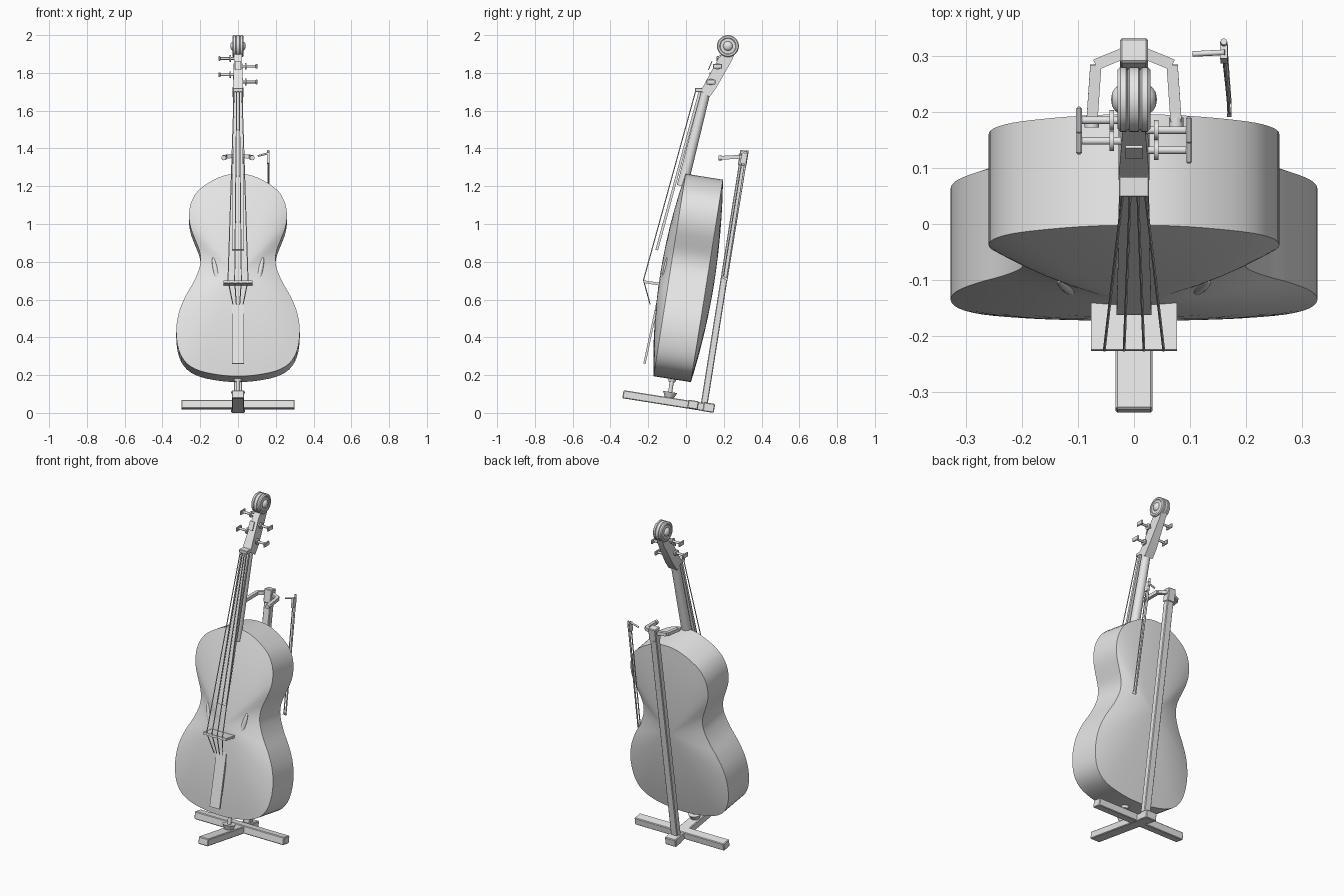
import bpy, bmesh, math
from mathutils import Vector, Matrix

if "Cube" in bpy.data.objects:
    bpy.data.objects.remove(bpy.data.objects["Cube"])

TILT = Matrix.Rotation(math.radians(-9), 4, 'X')   # whole thing leans back

grey = bpy.data.materials.new("light grey")
grey.diffuse_color = (0.8, 0.8, 0.8, 1)
grey.use_nodes = True
grey.node_tree.nodes["Principled BSDF"].inputs["Base Color"].default_value = grey.diffuse_color


def finish(name, bm, tilted=False, angle=35):
    """Turn a bmesh into a shaded object, optionally in the leaning frame."""
    if tilted:
        bm.transform(TILT)
    bmesh.ops.recalc_face_normals(bm, faces=bm.faces[:])
    for f in bm.faces:
        f.smooth = True
    for e in bm.edges:
        e.smooth = len(e.link_faces) == 2 and e.calc_face_angle(0) < math.radians(angle)
    me = bpy.data.meshes.new(name)
    bm.to_mesh(me)
    bm.free()
    me.materials.append(grey)
    ob = bpy.data.objects.new(name, me)
    bpy.context.collection.objects.link(ob)
    return ob


def box(name, x, y, z, tilted=True, bevel=0.004):
    bm = bmesh.new()
    bmesh.ops.create_cube(bm, size=1)
    for v in bm.verts:
        v.co = [(a + b) / 2 + c * (b - a) for (a, b), c in zip((x, y, z), v.co)]
    if bevel:
        bmesh.ops.bevel(bm, geom=bm.edges[:], offset=bevel, segments=1, affect='EDGES')
    return finish(name, bm, tilted)


def bar(name, p, q, w1, w2, depth, tilted=False):
    """Rectangular bar from p to q; width runs along the sideways axis."""
    p, q = Vector(p), Vector(q)
    d = (q - p).normalized()
    side = Vector((1, 0, 0)) if abs(d.x) < 0.2 else d.cross(Vector((0, 0, 1))).normalized()
    up = d.cross(side).normalized() * depth / 2
    bm = bmesh.new()
    rings = [[bm.verts.new(c + side * w / 2 * i + up * j)
              for i, j in ((-1, -1), (1, -1), (1, 1), (-1, 1))] for c, w in ((p, w1), (q, w2))]
    for i in range(4):
        k = (i + 1) % 4
        bm.faces.new((rings[0][i], rings[0][k], rings[1][k], rings[1][i]))
    for r in rings:
        bm.faces.new(r)
    return finish(name, bm, tilted)


def rod(name, p, q, r1, r2=None, n=16, tilted=False):
    p, q = Vector(p), Vector(q)
    bm = bmesh.new()
    bmesh.ops.create_cone(bm, cap_ends=True, segments=n, radius1=r1,
                          radius2=r1 if r2 is None else r2, depth=(q - p).length)
    rot = (q - p).to_track_quat('Z', 'Y').to_matrix().to_4x4()
    bm.transform(Matrix.Translation((p + q) / 2) @ rot)
    return finish(name, bm, tilted, 50)


# ---- body: waisted outline, straight ribs, arched front and back ----
half = [(0, .165), (.1, .172), (.2, .193), (.27, .232), (.312, .3), (.327, .4), (.315, .5),
        (.28, .59), (.235, .67), (.206, .74), (.198, .79), (.205, .84), (.228, .9),
        (.25, .96), (.259, 1.02), (.25, 1.09), (.215, 1.155), (.15, 1.205), (.075, 1.24), (0, 1.25)]
loop = half + [(-x, w) for x, w in reversed(half[1:-1])]
outline = []
for i in range(len(loop)):
    a, b, c, d = (Vector(loop[(i + k) % len(loop)]) for k in (-1, 0, 1, 2))
    for t in (0, .33, .67):
        outline.append(.5 * (2 * b + (c - a) * t + (2 * a - 5 * b + 4 * c - d) * t * t
                             + (3 * b - a - 3 * c + d) * t ** 3))
steps = (.12, .3, .48, .64, .78, .9, 1)
levels = [(s, -.2 - .05 * (1 - s * s)) for s in steps]
levels += [(s, .04 * (1 - s * s)) for s in reversed(steps)]
bm = bmesh.new()
MID = .7
rings = [[bm.verts.new((p.x * s, v, MID + (p.y - MID) * s)) for p in outline] for s, v in levels]
n = len(outline)
for r0, r1 in zip(rings, rings[1:]):
    for i in range(n):
        bm.faces.new((r0[i], r0[(i + 1) % n], r1[(i + 1) % n], r1[i]))
for r, v in ((rings[0], -.25), (rings[-1], .04)):
    c = bm.verts.new((0, v, MID))
    for i in range(n):
        bm.faces.new((r[i], r[(i + 1) % n], c))
finish("body", bm, True)

# ---- sound holes: slim slivers on the front ----
for sx, side in ((-1, "left"), (1, "right")):
    bm = bmesh.new()
    bmesh.ops.create_uvsphere(bm, u_segments=16, v_segments=10, radius=1)
    bm.transform(Matrix.Translation((sx * .115, -.228, .715))
                 @ Matrix.Rotation(sx * math.radians(12), 4, 'Y')
                 @ Matrix.Diagonal((.014, .011, .085, 1)))
    finish(side + "_sound_hole", bm, True)

# ---- neck, fingerboard, nut, tailpiece, bridge ----
rod("neck", (0, -.02, 1.2), (0, .105, 1.7), .029, .025)
bar("fingerboard", (0, -.155, .862), (0, .077, 1.712), .062, .05, .014)
box("nut", (-.027, .027), (.048, .085), (1.7, 1.72), False, .002)
bar("tailpiece", (0, -.22, .26), (0, -.152, .58), .066, .066, .012)
bar("bridge", (0, -.225, .695), (0, -.13, .68), .154, .154, .014)

# ---- strings over the bridge down to the tailpiece ----
for i, k in enumerate((-1, -1 / 3, 1 / 3, 1)):
    top, mid, low = (k * .02, .055, 1.718), (k * .053, -.225, .703), (k * .027, -.19, .575)
    rod(f"string_{i}", top, mid, .0028, n=6)
    rod(f"string_tail_{i}", mid, low, .0028, n=6)

# ---- pegbox: side profile extruded, narrowing upward ----
prof = [(.078, 1.705), (.125, 1.672), (.16, 1.72), (.24, 1.86), (.262, 1.91), (.21, 1.93), (.168, 1.87)]
bm = bmesh.new()
sides = [[bm.verts.new((s * (.028 if z < 1.85 else .02), y, z)) for y, z in prof] for s in (-1, 1)]
for s in sides:
    bm.faces.new(s)
for i in range(len(prof)):
    k = (i + 1) % len(prof)
    bm.faces.new((sides[0][i], sides[0][k], sides[1][k], sides[1][i]))
finish("pegbox", bm)
bar("pegbox_lip", (0, .118, 1.815), (0, .138, 1.862), .03, .03, .005)

# ---- scroll: grooved wheel turned around the sideways axis ----
q = [(.041, 0), (.039, .012), (.034, .02), (.029, .024), (.026, .025), (.026, .04),
     (.029, .044), (.029, .053), (.024, .058), (.014, .058), (.011, .053), (.008, .058)]
prof = q + [(-x, r) for x, r in reversed(q)]
bm = bmesh.new()
vs = [bm.verts.new((x, 0, r)) for x, r in prof]
es = [bm.edges.new(e) for e in zip(vs, vs[1:])]
bmesh.ops.spin(bm, geom=vs + es, axis=(1, 0, 0), cent=(0, 0, 0), angle=math.tau,
               steps=32, use_merge=False, use_duplicate=False)
bmesh.ops.remove_doubles(bm, verts=bm.verts[:], dist=1e-5)
bm.transform(Matrix.Translation((0, .222, 1.942)))
finish("scroll", bm)

# ---- tuning pegs: shaft, collar and flat head ----
for i, (s, z) in enumerate(((-1, 1.876), (1, 1.835), (-1, 1.79), (1, 1.752))):
    y = .105 + (z - 1.69) * .43
    rod(f"peg_shaft_{i}", (0, y, z), (s * .096, y, z), .007, n=10)
    rod(f"peg_collar_{i}", (s * .036, y, z), (s * .044, y, z), .018, n=12)
    box(f"peg_head_{i}", (s * .098 - .005, s * .098 + .005), (y - .024, y + .024),
        (z - .013, z + .013), False, .003)

# ---- end pin and its cup ----
rod("end_pin", (0, -.1, .07), (0, -.1, .19), .011, tilted=True)
rod("pin_collar", (0, -.1, .15), (0, -.1, .175), .018, .024, tilted=True)
rod("pin_cup", (0, -.1, .062), (0, -.1, .096), .022, .038, tilted=True)

# ---- stand: base bars, post, cap ----
box("base_long_bar", (-.033, .033), (-.345, .14), (.024, .067))
box("base_cross_bar", (-.3, .3), (.002, .058), (.026, .071))
box("post_foot", (-.036, .036), (.085, .145), (.023, .071))
box("post", (-.022, .022), (.07, .106), (.05, 1.415))
box("post_cap", (-.025, .025), (.066, .111), (1.34, 1.42))

# ---- neck yoke on the post ----
for s, side in ((-1, "left"), (1, "right")):
    pts = [(0, .312, 1.362), (s * .068, .284, 1.356), (s * .075, .182, 1.35)]
    for j in (0, 1):
        bar(f"{side}_yoke_arm_{j}", pts[j], pts[j + 1], .02, .02, .02)
    rod(f"{side}_yoke_tip", (s * .075, .172, 1.35), (s * .075, .19, 1.35), .013, n=12)

# ---- hanging bow: hook, stick, hair, frog and tip ----
rod("bow_hook", (.105, .303, 1.36), (.162, .306, 1.375), .005, n=8)
rod("bow_stick", (.16, .325, 1.39), (.17, .215, .70), .006, .004, n=8)
rod("bow_hair", (.16, .3, 1.36), (.17, .197, .715), .003, n=6)
bar("bow_frog", (.16, .31, 1.375), (.161, .301, 1.32), .013, .013, .03)
bar("bow_tip", (.17, .219, .705), (.17, .194, .72), .008, .008, .012)
